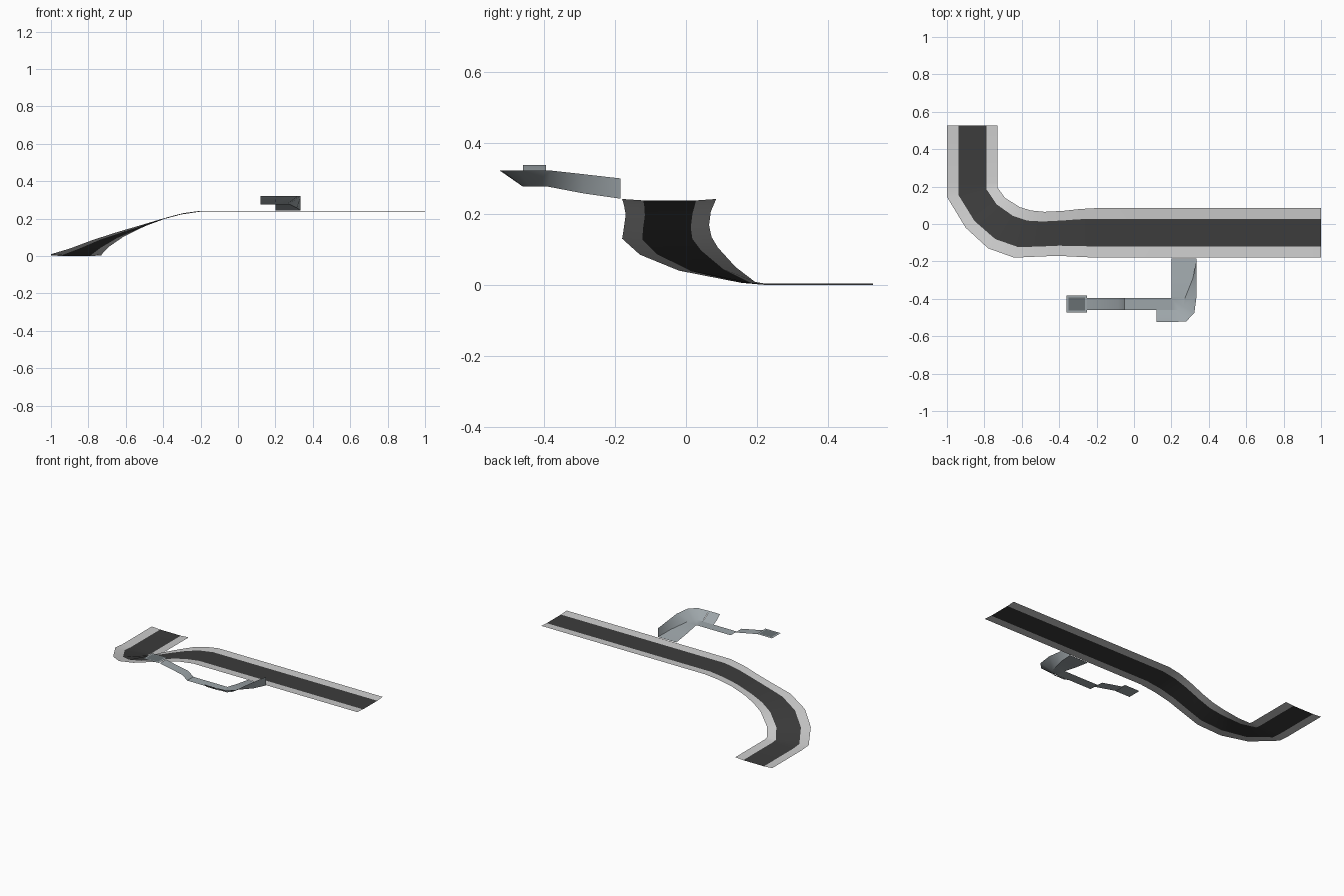
import bpy
from mathutils import Vector

if "Cube" in bpy.data.objects:
    bpy.data.objects.remove(bpy.data.objects["Cube"])


def material(name, color):
    m = bpy.data.materials.new(name)
    m.diffuse_color = (*color, 1)
    m.use_nodes = True
    m.node_tree.nodes["Principled BSDF"].inputs["Base Color"].default_value = m.diffuse_color
    return m


light = material("shoulder_grey", (0.62, 0.62, 0.61))
dark = material("asphalt", (0.045, 0.045, 0.045))
slate = material("slate", (0.34, 0.38, 0.40))
deep = material("deep_slate", (0.14, 0.16, 0.17))


def loft(name, rows, mat):
    """Skin a sheet through rows of points, all rows the same length."""
    n = len(rows[0])
    verts = [p for row in rows for p in row]
    faces = [(i * n + j, i * n + j + 1, (i + 1) * n + j + 1, (i + 1) * n + j)
             for i in range(len(rows) - 1) for j in range(n - 1)]
    # face the sheet upwards
    a, b, c = (Vector(verts[k]) for k in faces[0][:3])
    if (b - a).cross(c - a).z < 0:
        faces = [f[::-1] for f in faces]
    me = bpy.data.meshes.new(name)
    me.from_pydata(verts, [], faces)
    me.materials.append(mat)
    ob = bpy.data.objects.new(name, me)
    bpy.context.collection.objects.link(ob)
    bpy.ops.object.select_all(action='DESELECT')
    ob.select_set(True)
    bpy.context.view_layer.objects.active = ob
    bpy.ops.object.shade_smooth_by_angle(angle=0.6)
    return ob


# Main road: outer and inner edge points along its length
edges = [
    ((1, -.18, .242), (1, .085, .242)),
    ((-.2, -.18, .242), (-.2, .085, .242)),
    ((-.31, -.175, .225), (-.29, .08, .23)),
    ((-.41, -.17, .198), (-.38, .07, .207)),
    ((-.53, -.175, .162), (-.48, .065, .168)),
    ((-.64, -.18, .13), (-.55, .072, .135)),
    ((-.78, -.13, .085), (-.61, .09, .105)),
    ((-.90, -.02, .04), (-.69, .14, .05)),
    ((-1, .145, .01), (-.73, .195, .008)),
    ((-1, .22, .004), (-.73, .22, .004)),
    ((-1, .527, .004), (-.73, .527, .004)),
]


def road_strip(name, a, b, drop_a, drop_b, mat):
    rows = []
    for o, i in edges:
        o, i = Vector(o), Vector(i)
        rows.append([o.lerp(i, a) - Vector((0, 0, drop_a)),
                     o.lerp(i, b) - Vector((0, 0, drop_b))])
    loft(name, rows, mat)


road_strip("outer_shoulder", 0, .225, 0, .004, light)
road_strip("road_surface", .225, .785, .004, .004, dark)
road_strip("inner_shoulder", .785, 1, .004, 0, light)

# Side ramp: floor that turns left, with a wall that leans into a banked curve
loft("banked_ramp", [
    [(.2, -.185, .243), (.335, -.185, .243), (.335, -.185, .30)],
    [(.2, -.29, .258), (.315, -.29, .258), (.335, -.29, .312)],
    [(.2, -.39, .277), (.275, -.39, .277), (.335, -.38, .322)],
    [(.2, -.395, .277), (.262, -.44, .277), (.323, -.475, .322)],
    [(.2, -.395, .277), (.24, -.46, .277), (.28, -.52, .322)],
    [(.2, -.395, .277), (.2, -.46, .277), (.2, -.525, .322)],
], slate)
loft("bank_end", [[(x, -.46, .277), (x, -.497, .295), (x, -.525, .322)]
                  for x in (.2, .12)], slate)

# Narrow walkway climbing in steps to the platform
loft("walkway", [[(x, -.395, z), (x, -.46, z)] for x, z in
                 ((.2, .277), (.05, .277), (-.05, .277), (-.085, .305),
                  (-.25, .338))], slate)

# End platform: pale rim around a dark recessed middle
loft("platform_rim", [[(x, -.382, .345), (x, -.473, .345)]
                      for x in (-.25, -.362)], slate)
loft("platform_middle", [[(x, -.392, .346), (x, -.463, .346)]
                         for x in (-.262, -.35)], deep)
